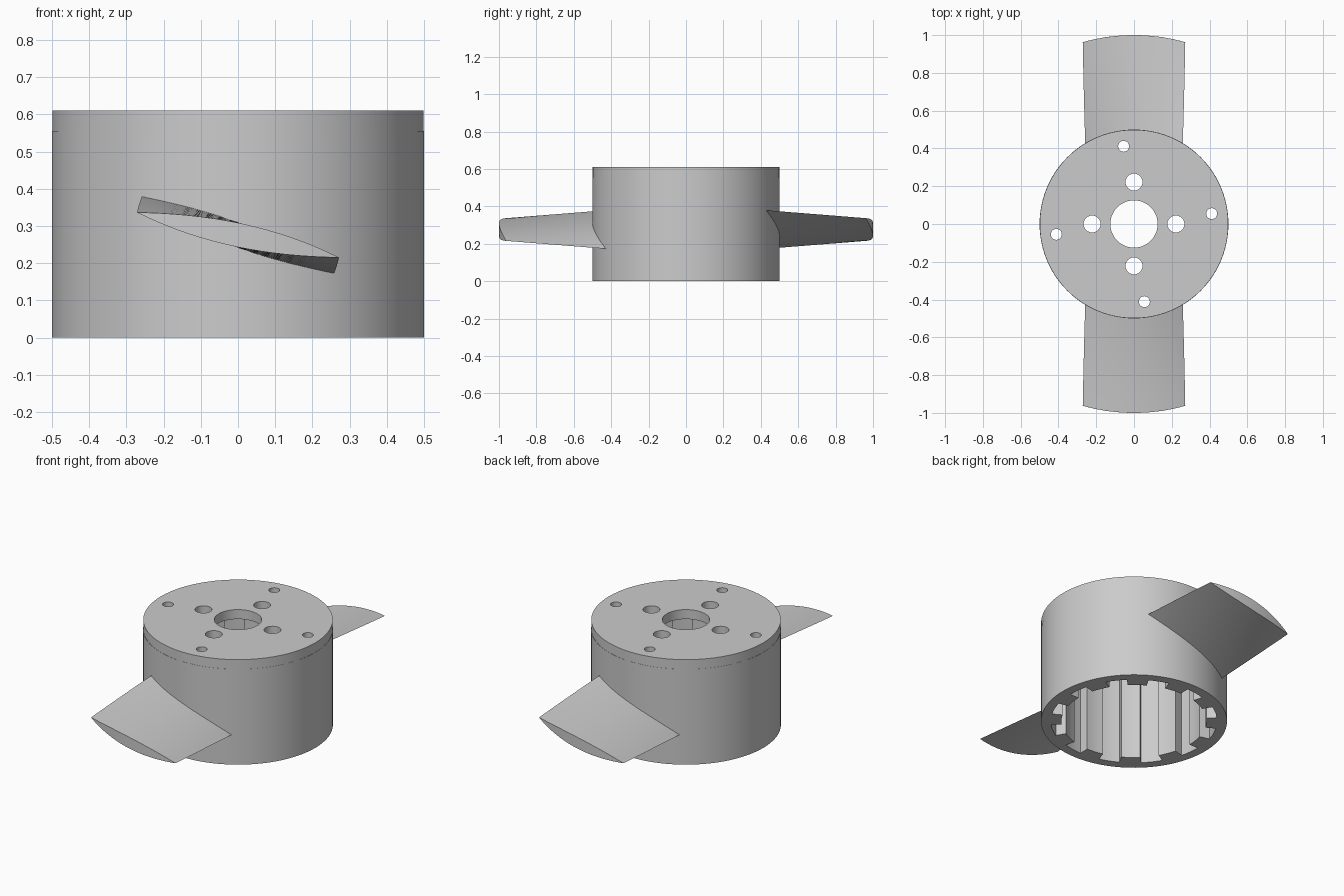
import bpy, bmesh
from math import sin, cos, radians, sqrt, pi

cube = bpy.data.objects.get("Cube")
if cube:
    bpy.data.objects.remove(cube)

GREY = (0.6, 0.6, 0.6, 1)
grey = bpy.data.materials.new("plain_grey")
grey.use_nodes = True
grey.diffuse_color = GREY
grey.node_tree.nodes["Principled BSDF"].inputs["Base Color"].default_value = GREY


def finish(obj):
    """Give the part its colour and smooth shading with sharp edges."""
    obj.data.materials.clear()
    obj.data.materials.append(grey)
    bpy.ops.object.select_all(action='DESELECT')
    obj.select_set(True)
    bpy.context.view_layer.objects.active = obj
    bpy.ops.object.shade_smooth_by_angle(angle=radians(30))


def circle(radius, count, x=0, y=0):
    return [(x + radius * cos(2 * pi * i / count), y + radius * sin(2 * pi * i / count))
            for i in range(count)]


def extruded(name, outlines, bottom, top):
    """Extrude the first outline upward, with the other outlines as holes."""
    curve = bpy.data.curves.new(name + "_profile", 'CURVE')
    curve.dimensions = '2D'
    curve.fill_mode = 'BOTH'
    curve.extrude = (top - bottom) / 2
    for outline in outlines:
        spline = curve.splines.new('POLY')
        spline.points.add(len(outline) - 1)
        for point, (x, y) in zip(spline.points, outline):
            point.co = (x, y, 0, 1)
        spline.use_cyclic_u = True
    temp = bpy.data.objects.new(name + "_profile", curve)
    bpy.context.collection.objects.link(temp)
    bpy.context.view_layer.update()
    evaluated = temp.evaluated_get(bpy.context.evaluated_depsgraph_get())
    mesh = bpy.data.meshes.new_from_object(evaluated)
    bpy.data.objects.remove(temp)
    bm = bmesh.new()
    bm.from_mesh(mesh)
    bmesh.ops.remove_doubles(bm, verts=bm.verts, dist=0.0001)
    bmesh.ops.recalc_face_normals(bm, faces=bm.faces)
    bmesh.ops.translate(bm, verts=bm.verts, vec=(0, 0, (top + bottom) / 2))
    bm.to_mesh(mesh)
    bm.free()
    obj = bpy.data.objects.new(name, mesh)
    bpy.context.collection.objects.link(obj)
    finish(obj)


# Hub wall with toothed bore
TEETH = 12
OFFSET = 7.6
bore = []
for tooth in range(TEETH):
    for start, radius in ((-7.5, 0.447), (7.5, 0.39)):
        for step in range(5):
            a = radians(OFFSET + tooth * 360 / TEETH + start + step * 3.75)
            bore.append((radius * cos(a), radius * sin(a)))
extruded("hub_wall", [circle(0.5, 96), bore], 0, 0.555)

# Top plate with shaft hole and two rings of screw holes
holes = [circle(0.125, 48)]
for ring, radius, turn in ((0.222, 0.045, 0), (0.415, 0.029, OFFSET)):
    for quarter in range(4):
        a = radians(turn + 90 * quarter)
        holes.append(circle(radius, 24, ring * cos(a), ring * sin(a)))
extruded("top_plate", [circle(0.499, 96)] + holes, 0.555, 0.61)


# Twisted lens-section blades
HALF_CHORD, HALF_THICK, MID_Z = 0.278, 0.032, 0.276
CHORD_STEPS, SPAN_STEPS = 16, 12


def blade(name, side):
    bm = bmesh.new()
    rings = []
    for i in range(SPAN_STEPS + 1):
        radius = 0.47 + 0.53 * i / SPAN_STEPS
        ring = []
        for j in range(2 * CHORD_STEPS):
            u = 1 - abs(j / CHORD_STEPS - 1) * 2
            thick = HALF_THICK * (1 - u * u) * (1 if j < CHORD_STEPS else -1)
            s = u * HALF_CHORD
            reach = sqrt(radius ** 2 - s ** 2)
            pitch = radians(21.5 - 9 * (reach - 0.43) / 0.535)
            x = s * cos(pitch) + thick * sin(pitch)
            z = MID_Z - s * sin(pitch) + thick * cos(pitch)
            y = -sqrt(radius ** 2 - x ** 2)
            ring.append(bm.verts.new((x * side, y * side, z)))
        rings.append(ring)
    count = 2 * CHORD_STEPS
    for a, b in zip(rings, rings[1:]):
        for j in range(count):
            k = (j + 1) % count
            bm.faces.new((a[j], a[k], b[k], b[j]))
    # Curved root and tip, closed by strips across the thickness
    for ring in (rings[0], rings[-1]):
        for j in range(CHORD_STEPS):
            quad = [ring[j], ring[j + 1], ring[(count - j - 1) % count], ring[(count - j) % count]]
            bm.faces.new(list(dict.fromkeys(quad)))
    bmesh.ops.recalc_face_normals(bm, faces=bm.faces)
    mesh = bpy.data.meshes.new(name)
    bm.to_mesh(mesh)
    bm.free()
    obj = bpy.data.objects.new(name, mesh)
    bpy.context.collection.objects.link(obj)
    finish(obj)


blade("front_blade", 1)
blade("back_blade", -1)
